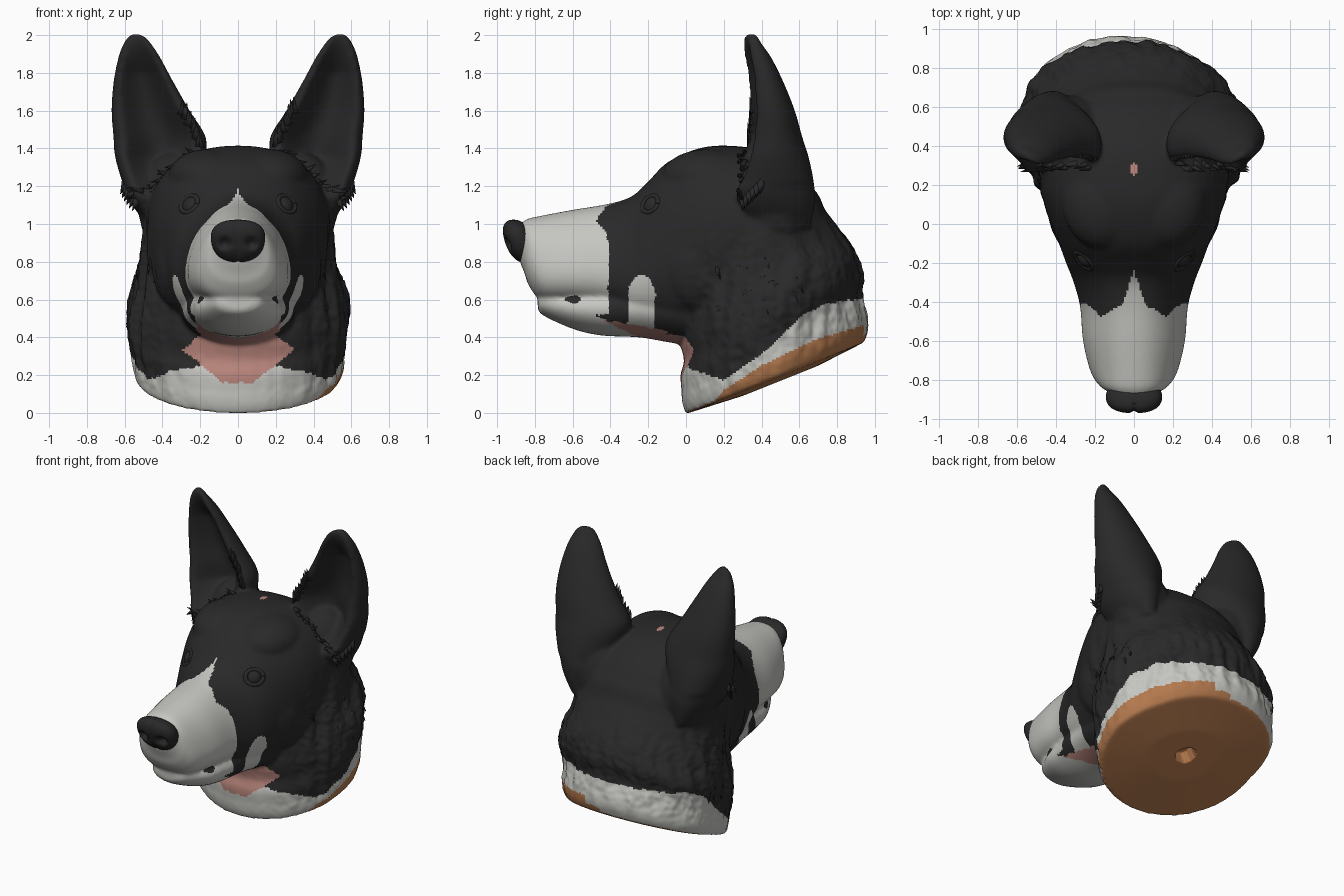
import bpy, bmesh, math, random
from mathutils import Vector, Matrix, noise
from mathutils.bvhtree import BVHTree

if "Cube" in bpy.data.objects:
    bpy.data.objects.remove(bpy.data.objects["Cube"])

random.seed(4)


def material(name, rgb):
    m = bpy.data.materials.new(name)
    m.diffuse_color = (*rgb, 1)
    m.use_nodes = True
    m.node_tree.nodes["Principled BSDF"].inputs["Base Color"].default_value = m.diffuse_color
    return m


BLACK, WHITE, PINK, BROWN = range(4)
mats = [material("black fur", (0.022, 0.022, 0.023)), material("white fur", (0.56, 0.56, 0.53)),
        material("pink skin", (0.48, 0.235, 0.2)), material("brown base", (0.45, 0.19, 0.075))]


def make(name, bm):
    me = bpy.data.meshes.new(name)
    bmesh.ops.recalc_face_normals(bm, faces=bm.faces)
    for f in bm.faces:
        f.smooth = True
    bm.to_mesh(me)
    ob = bpy.data.objects.new(name, me)
    bpy.context.collection.objects.link(ob)
    for m in mats:
        me.materials.append(m)
    return ob


def spline(rows, n=6):
    """Catmull-Rom rows between the given rows."""
    out = []
    for i in range(len(rows) - 1):
        a, b, c, d = (rows[max(0, min(len(rows) - 1, i + k))] for k in (-1, 0, 1, 2))
        for s in range(n):
            t = s / n
            out.append([0.5 * (2 * q + (r - p) * t + (2 * p - 5 * q + 4 * r - w) * t * t
                        + (3 * q - p - 3 * r + w) * t ** 3) for p, q, r, w in zip(a, b, c, d)])
    return out + [list(rows[-1])]


def ramp(keys, y):
    """Straight-line lookup in (y, value) pairs."""
    for (a, p), (b, q) in zip(keys, keys[1:]):
        if y <= b:
            return p + (q - p) * max(0, y - a) / (b - a)
    return keys[-1][1]


def loft(bm, rings):
    vs = [[bm.verts.new(p) for p in r] for r in rings]
    n = len(vs[0])
    for a, b in zip(vs, vs[1:]):
        for i in range(n):
            bm.faces.new((a[i], a[(i + 1) % n], b[(i + 1) % n], b[i]))
    bm.faces.new(vs[0][::-1])
    bm.faces.new(vs[-1])


def ring(front, back, rx, egg=0.0, power=1.0, n=48):
    """Oval across x between two (y, z) points; egg widens the first one."""
    pts = []
    for i in range(n):
        t = 2 * math.pi * i / n
        c, s = (math.copysign(abs(v) ** power, v) for v in (math.cos(t), math.sin(t)))
        y, z = ((front[k] + back[k]) / 2 + s * (back[k] - front[k]) / 2 for k in (0, 1))
        pts.append((rx * c * (1 - egg * s), y, z))
    return pts


def ball(bm, loc, size, seg=24):
    bmesh.ops.create_uvsphere(bm, u_segments=seg, v_segments=seg // 2 + 2, radius=1,
                              matrix=Matrix.Translation(loc) @ Matrix.Diagonal((*size, 1)))


def add_part(bm, build):
    """Build a part on its own, fix its normals and add it to bm."""
    tmp = bmesh.new()
    build(tmp)
    bmesh.ops.recalc_face_normals(tmp, faces=tmp.faces)
    me = bpy.data.meshes.new("part")
    tmp.to_mesh(me)
    bm.from_mesh(me)
    bpy.data.meshes.remove(me)
    tmp.free()


# Head: skull and muzzle, lower jaw, neck and ears, fused by a voxel remesh
bm = bmesh.new()
skull = [(-.88, .1, 1.0, .8, 0), (-.855, .14, 1.018, .74, .05), (-.83, .175, 1.03, .67, .1),
         (-.76, .215, 1.045, .595, .2), (-.6, .25, 1.075, .575, .25), (-.42, .265, 1.105, .55, .25),
         (-.29, .305, 1.145, .48, .18), (-.2, .345, 1.225, .45, .1), (-.1, .385, 1.325, .42, .03),
         (.05, .445, 1.395, .42, -.02), (.2, .48, 1.415, .42, -.04), (.4, .485, 1.39, .45, -.04),
         (.58, .43, 1.29, .5, 0), (.71, .3, 1.13, .6, 0)]
add_part(bm, lambda b: loft(b, [ring((y, lo), (y, hi), rx, egg, 0.86) for y, rx, hi, lo, egg in spline(skull)]))
jaw = [(-.785, .06, .6, .55), (-.755, .13, .64, .515), (-.6, .215, .66, .445), (-.45, .245, .68, .41),
       (-.25, .28, .7, .4), (-.1, .3, .7, .375), (.05, .3, .7, .35)]
add_part(bm, lambda b: loft(b, [ring((y, lo), (y, hi), rx, -.05) for y, rx, hi, lo in spline(jaw)]))
neck = [(0, -.005, .945, .375, .54), (-.02, .05, .965, .45, .56), (-.025, .12, .95, .55, .565),
        (-.03, .2, .93, .64, .575), (-.01, .28, .94, .74, .59), (-.03, .38, .89, .87, .575),
        (-.02, .58, .81, .98, .525), (.05, .85, .74, 1.07, .505), (.1, 1.08, .69, 1.17, .465),
        (.16, 1.28, .57, 1.28, .34)]
rings = [ring((.3, .09), (.7, .25), .25)]
rings += [ring((a, b), (c, d), r, 0, .97) for a, b, c, d, r in spline(neck)]
add_part(bm, lambda b: loft(b, rings))

ear = [(.98, .32, .47, .38, .66), (1.1, .27, .56, .29, .68), (1.2, .23, .605, .255, .68),
       (1.35, .18, .65, .28, .65), (1.46, .17, .66, .31, .615), (1.6, .255, .67, .325, .575),
       (1.75, .34, .66, .325, .515), (1.88, .41, .635, .315, .45), (1.95, .455, .61, .315, .4),
       (1.99, .49, .585, .32, .375), (2.008, .52, .56, .33, .36)]


def ear_rings(s):
    rows = []
    for z, xi, xo, yf, yb in spline(ear):
        ym = yf + .4 * (yb - yf)
        dent = .6 * max(0, min(1, (z - 1.15) * 5, (2 - z) * 5))
        pts = []
        for i in range(40):
            t = 2 * math.pi * i / 40
            c, k = math.cos(t), math.sin(t)
            y = ym + (yb - ym) * k
            if k < 0:
                y = ym + (yb - ym) * dent * k ** 4 - (ym - yf) * min(1, 1.5 * abs(k)) * (1 - k ** 4 * dent)
            pts.append((s * ((xi + xo) / 2 + (xo - xi) / 2 * c), y + .02 * c * (z > 1.2), z))
        rows.append(pts)
    return rows


for s in (-1, 1):
    add_part(bm, lambda b: loft(b, ear_rings(s)))
    add_part(bm, lambda b: ball(b, (s * .33, .47, 1.1), (.2, .19, .28)))      # ear roots
    add_part(bm, lambda b: ball(b, (s * .16, .12, 1.25), (.21, .25, .147)))   # brows
    add_part(bm, lambda b: ball(b, (s * .28, .12, .8), (.17, .28, .28)))      # cheeks
rough = bpy.data.objects.new("head_rough", bpy.data.meshes.new("head_rough"))
bm.to_mesh(rough.data)
bm.free()
bpy.context.collection.objects.link(rough)
mod = rough.modifiers.new("fuse", 'REMESH')
mod.mode, mod.voxel_size = 'VOXEL', 0.0115
mod = rough.modifiers.new("soften", 'SMOOTH')
mod.factor, mod.iterations = 0.5, 12
dg = bpy.context.evaluated_depsgraph_get()
dg.update()
bm = bmesh.new()
bm.from_mesh(bpy.data.meshes.new_from_object(rough.evaluated_get(dg)))
bpy.data.objects.remove(rough)

# Wavy fur on the neck, a lopsided ruff and a small pit in the base
bm.normal_update()
down = Vector((0, .37, -.93))
pit = Vector((0, .5, .18))
for v in bm.verts:
    p, n = v.co.copy(), v.normal.copy()
    h = p.z - .47 * p.y
    v.co.x -= .05 * max(0, min(1, (p.y - .5) * 4)) * max(0, min(1, (.4 - h) * 5))
    if n.dot(down) > .75 and h < .06:
        if (p - pit).length < .06:
            v.co -= down * .08
        continue
    w = max(0, min(1, (p.y + .05) * 4)) * max(0, min(1, (1.1 - p.z) * 3)) * max(0, min(1, h * 8 + .3))
    ridge = noise.noise(Vector((p.x * 14, p.y * 14, p.z * 4)))
    v.co += n * w * (.02 * ridge + .007 * noise.noise(p * 28))

collar = [(-.1, .26), (0, .25), (.1, .16), (.2, .08), (.4, .12), (.5, .17), (.62, .23), (.74, .23), (1, .14)]
rim = [(.1, .0), (.2, .12), (.4, .25), (.7, .395), (.95, .465)]


def coat(p, n):
    j = .01 * noise.noise(p * 25)
    x, y, z = abs(p.x), p.y + j, p.z + j
    h = z - .47 * y
    if y > -.1 and h < .1:
        if n.dot(down) > (.6 if p.x > 0 else .78) or (p - pit).length < .14:
            return BROWN
        if p.x > .12 and y > .1 and z < ramp(rim, y):
            return BROWN
    if z > 1.3 and math.hypot(x / .016, (y - .28) / .032) < 1:
        return PINK
    if y < -.1 and x > .12 and math.hypot((y + .6) / .04, (z - .6) / .018) < 1:
        return BLACK                                    # lip spot
    if (z > .52 and y < .3) or y < -.48:
        edge = -.41 - .06 * math.exp(-((z - 1.02) / .06) ** 2) + .17 * max(0, 1 - x / .06)
        patch = math.hypot((y + .235) / .07, max(0, z - .63) / .1) < 1
        return WHITE if y < edge or (patch and x > .15) else BLACK
    if y < .1 and z > .3 and z > .5 - .2 * (y + .45) and x > .1:
        return WHITE if -.31 < y < -.17 else BLACK
    if y < -.1:                                         # under the jaw
        return PINK if y > -.45 + (.5 - z) * 2 else WHITE
    wide = .17 + max(0, min(.13, (.43 - z) * 1.4))
    if y < .1 and x < wide and z > .16 + max(0, x - .08) * .8:
        return PINK
    return WHITE if h < ramp(collar, y) else BLACK


bm.normal_update()
for f in bm.faces:
    f.material_index = coat(f.calc_center_median(), f.normal)
make("head", bm)
tree = BVHTree.FromBMesh(bm)


def tuft(tb, p, d, r, length):
    rot = d.to_track_quat('Z', 'Y').to_matrix().to_4x4()
    bmesh.ops.create_cone(tb, cap_ends=True, segments=6, radius1=r, radius2=.001, depth=length,
                          matrix=Matrix.Translation(p + d * length * .3) @ rot)


# Ruff tufts on the dark sides of the neck
tb = bmesh.new()
spots = [f for f in bm.faces if f.material_index == BLACK and abs(f.normal.x) > .75
         and .15 < f.calc_center_median().y < .6 and .5 < f.calc_center_median().z < .85]
for f in random.sample(spots, min(45, len(spots))):
    d = (f.normal * .3 + Vector((0, .3, -.85))).normalized()
    tuft(tb, f.calc_center_median() - f.normal * .016, d, .022, random.uniform(.07, .1))
make("ruff_tufts", tb)
tb.free()

for s, side in ((-1, "left"), (1, "right")):
    # Fur at the inner rim and foot of the ear
    tb = bmesh.new()
    for i in range(30):
        u = i / 29
        if u < .5:
            p = Vector((.29, .34, 1.6)).lerp(Vector((.19, .33, 1.42)), u * 2)
            d = Vector((-.1, -.25, .9))
        else:
            p = Vector((.22, .3, 1.4)).lerp(Vector((.56, .29, 1.14)), u * 2 - 1)
            d = Vector((.35, -.1, -.3 + .6 * random.random()))
        p = Vector((p.x * s, p.y, p.z)) + Vector([random.uniform(-.012, .012) for _ in range(3)])
        p, nor, _, _ = tree.find_nearest(p)
        tuft(tb, p - nor * .01, Vector((d.x * s, d.y, d.z)).normalized(), .022, random.uniform(.06, .09))
    for i in range(6):
        p, nor, _, _ = tree.find_nearest(Vector((s * (.54 + .008 * i), .3 + .02 * i, 1.12 + .02 * i)))
        tuft(tb, p - nor * .012, Vector((s * .4, -.1, -.8)).normalized(), .03, .08)
    make(side + "_ear_fur", tb)
    tb.free()

    # Eye with a low lid
    loc, nor, _, _ = tree.find_nearest(Vector((s * .25, -.18, 1.1)))
    eb = bmesh.new()
    ball(eb, loc - nor * .045, (.06, .06, .06))
    rot = nor.to_track_quat('Z', 'Y').to_matrix()
    lid = []
    for i in range(25):
        a = 2 * math.pi * i / 24
        c = Vector((math.cos(a), math.sin(a) * .85, 0))
        lid.append([loc + rot @ (c * (.058 + .014 * math.cos(b)) + Vector((0, 0, .008 * math.sin(b) - .003)))
                    for b in (k * math.pi / 4 for k in range(8))])
    loft(eb, lid)
    make(side + "_eye", eb)
    eb.free()
bm.free()

# Nose with two nostrils
nb = bmesh.new()
ball(nb, (0, 0, 0), (1, 1, 1), 48)
for v in nb.verts:
    x, y, z = (math.copysign(abs(q) ** .85, q) for q in v.co)
    x, z = x * .142 * (1 + .12 * z), z * .115
    y = -.88 + y * .08 - z * .3
    hole = max(0, 1 - math.hypot((abs(x) - .07) / .04, (z + .01) / .035))
    if v.co.y < 0:
        y += .04 * min(1, hole * 1.6) + .012 * math.exp(-(x / .01) ** 2)
    v.co = (x, y, .908 + z)
make("nose", nb)
nb.free()
